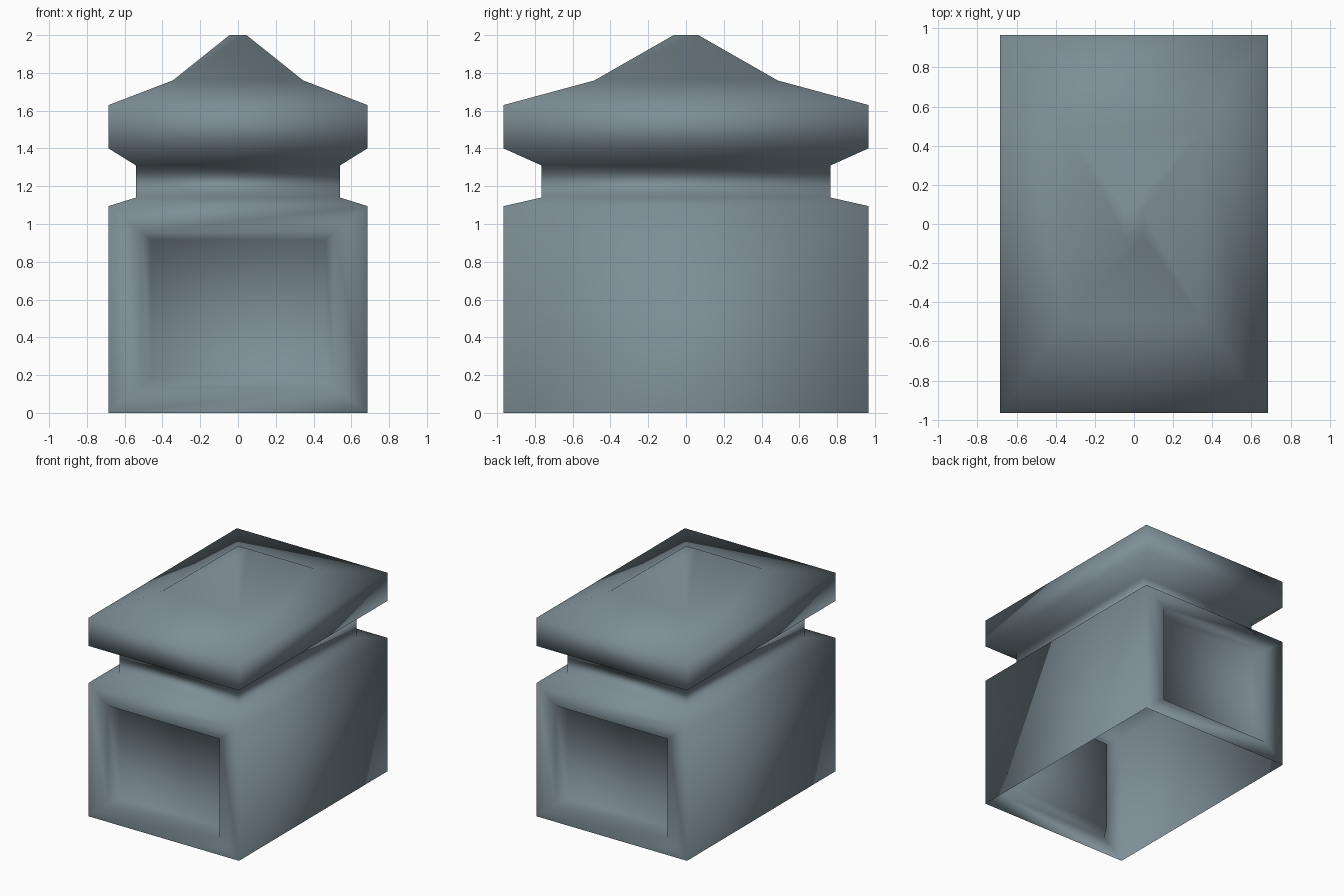
import bpy, bmesh
from mathutils import Vector

cube = bpy.data.objects.get("Cube")
if cube:
    bpy.data.objects.remove(cube, do_unlink=True)

# Single slate colour
slate = bpy.data.materials.new("slate_grey")
slate.use_nodes = True
colour = (0.205, 0.27, 0.30, 1)
slate.diffuse_color = colour
slate.node_tree.nodes["Principled BSDF"].inputs["Base Color"].default_value = colour

# Rectangular rings from the base to the roof peak: half width, half depth, height
RINGS = [(0.685, 0.965, 0), (0.685, 0.965, 1.095), (0.54, 0.765, 1.14), (0.54, 0.765, 1.31),
         (0.685, 0.965, 1.40), (0.685, 0.965, 1.63), (0.345, 0.485, 1.76), (0.045, 0.065, 2.0)]
OPENING = 0.74   # opening size relative to the end wall
DEPTH = 0.09     # depth of the recess
TAPER = 0.9      # back of the recess relative to its opening

bm = bmesh.new()


def ring(w, d, z):
    return [bm.verts.new((sx * w, sy * d, z)) for sx, sy in ((-1, -1), (1, -1), (1, 1), (-1, 1))]


def step_in(face, scale, depth):
    """Inset a face about its centre and push it into the body."""
    centre, normal = face.calc_center_median(), face.normal.copy()
    bmesh.ops.inset_individual(bm, faces=[face], thickness=0.01)
    # Undo the small uniform inset by placing each corner in proportion
    size = [max(abs((v.co - centre)[i]) for v in face.verts) for i in range(3)]
    for v in face.verts:
        offset = v.co - centre
        for i in (0, 2):
            offset[i] *= scale * (size[i] + 0.01) / size[i]
        v.co = centre + Vector((offset.x, 0, offset.z)) - normal * depth


# Body, neck and roof as one open-bottomed shell
loops = [ring(*r) for r in RINGS]
ends = []
for level, (low, high) in enumerate(zip(loops, loops[1:])):
    for i in range(4):
        j = (i + 1) % 4
        face = bm.faces.new((low[i], low[j], high[j], high[i]))
        if level == 0 and i in (0, 2):
            ends.append(face)
bm.faces.new(loops[-1])
bm.normal_update()

# Recessed panel in the front and back walls
for end in ends:
    step_in(end, OPENING, 0)
    bm.normal_update()
    step_in(end, TAPER, DEPTH)
bm.normal_update()
for f in bm.faces:
    f.smooth = True

mesh = bpy.data.meshes.new("lantern_housing")
bm.to_mesh(mesh)
bm.free()
mesh.materials.append(slate)
bpy.context.collection.objects.link(bpy.data.objects.new("lantern_housing", mesh))
